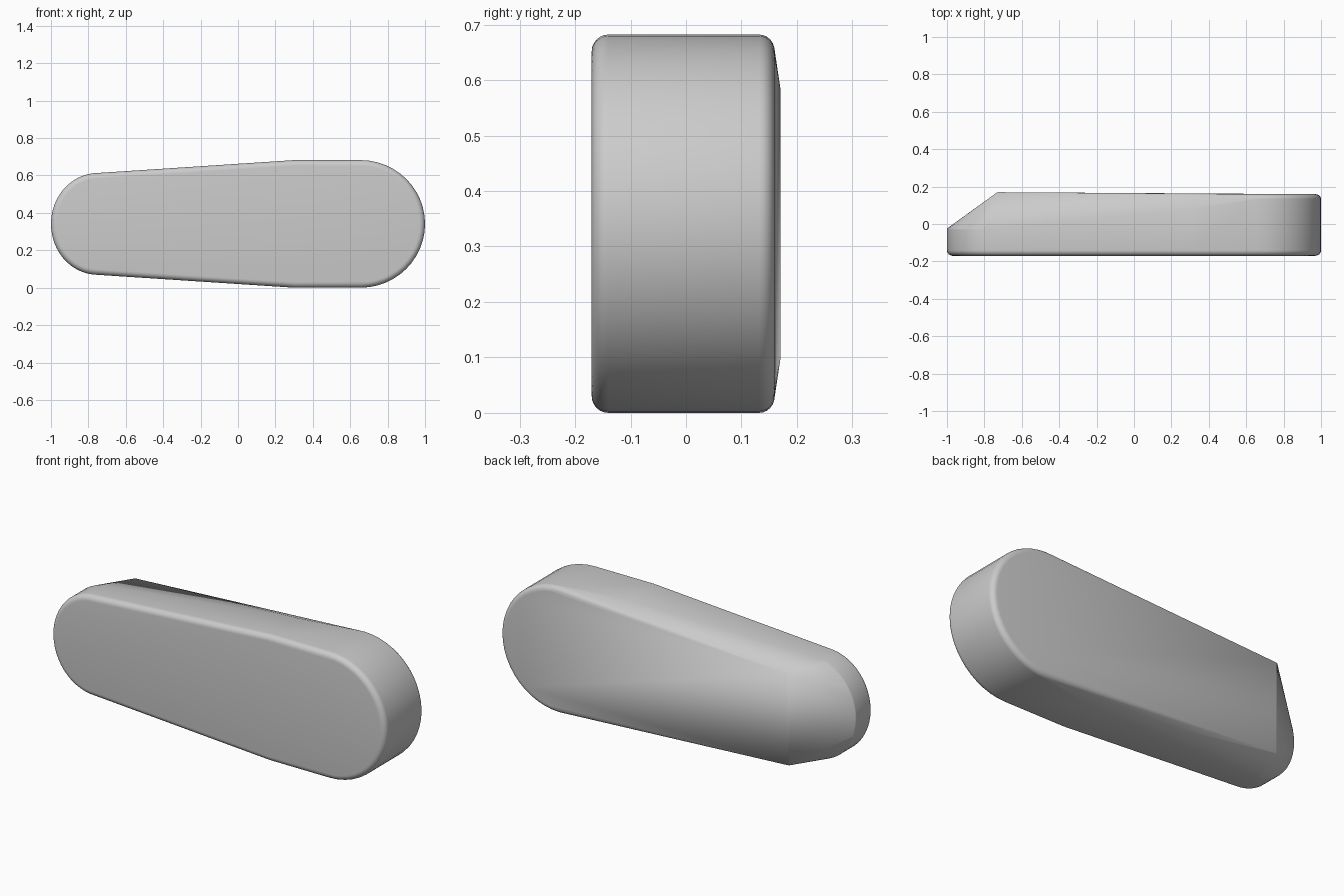
import bpy, bmesh
from math import sin, cos, pi, radians

if "Cube" in bpy.data.objects:
    bpy.data.objects.remove(bpy.data.objects["Cube"])

MID = 0.341      # height of the long axis
N = 24           # segments per end arc
R = 0.03         # edge rounding radius


def right_arc(inset):
    r = 0.341 - inset
    return [(0.655 + r * sin(pi * i / N) * 1.012, MID + r * cos(pi * i / N)) for i in range(N + 1)]


def left_arc(inset):
    rx, rz = 0.25 - inset, 0.272 - inset
    return [(-0.75 - rx * sin(t), MID + rz * cos(t))
            for t in [pi * (0.03 + 0.94 * i / N) for i in range(N + 1)]]


def shoulders(inset):
    return [(0.30, MID + s * (0.341 - inset)) for s in (-1, 1)]


bm = bmesh.new()


def add(points, y):
    for x, z in points:
        bm.verts.new((x, y, z))


# Rounded front rim and rounded rear rims, as stacked inset outlines
STEPS = 6
for k in range(STEPS + 1):
    a = pi / 2 * k / STEPS
    inset, rise = R * (1 - cos(a)), R * sin(a)
    add(right_arc(inset) + shoulders(inset) + left_arc(inset), -0.14 - rise)
    add(right_arc(inset), 0.132 + rise * 0.93)
    add(left_arc(inset * 0.5), -0.03 + rise * 0.4)
add(shoulders(0), 0.08)

# Rear ridge where the tapered end starts
add([(-0.725, MID - 0.245), (-0.725, MID + 0.245)], 0.17)
add([(-0.735, MID - 0.245), (-0.735, MID + 0.245)], 0.167)

# Skin the outlines into one convex solid
bmesh.ops.remove_doubles(bm, verts=bm.verts[:], dist=0.0005)
res = bmesh.ops.convex_hull(bm, input=bm.verts[:])
loose = [v for v in bm.verts if not v.link_faces]
bmesh.ops.delete(bm, geom=loose, context='VERTS')
bmesh.ops.dissolve_limit(bm, angle_limit=radians(0.5), verts=bm.verts[:], edges=bm.edges[:])
bmesh.ops.recalc_face_normals(bm, faces=bm.faces[:])

mesh = bpy.data.meshes.new("tapered_body")
bm.to_mesh(mesh)
bm.free()
body = bpy.data.objects.new("tapered_body", mesh)
bpy.context.collection.objects.link(body)
bpy.context.view_layer.objects.active = body
body.select_set(True)
bpy.ops.object.shade_smooth_by_angle(angle=radians(20))
